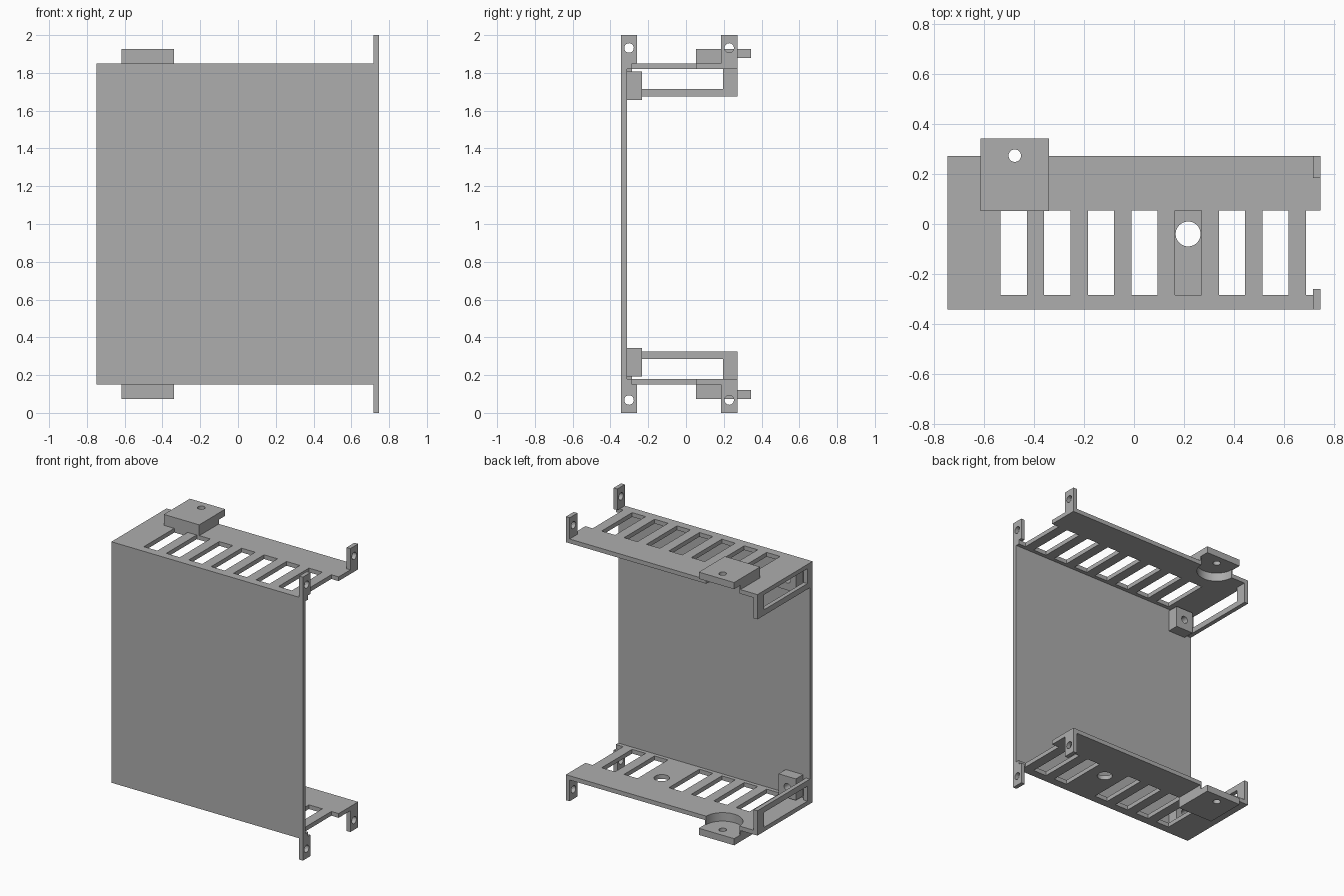
import bpy
import bmesh
from mathutils import Matrix

old = bpy.data.objects.get("Cube")
if old:
    bpy.data.objects.remove(old, do_unlink=True)

grey = bpy.data.materials.new("plain_grey")
grey.use_nodes = True
GREY = (0.42, 0.42, 0.42, 1)
grey.diffuse_color = GREY
grey.node_tree.nodes["Principled BSDF"].inputs["Base Color"].default_value = GREY


def make(name, bm):
    bmesh.ops.recalc_face_normals(bm, faces=bm.faces)
    mesh = bpy.data.meshes.new(name)
    bm.to_mesh(mesh)
    bm.free()
    mesh.materials.append(grey)
    ob = bpy.data.objects.new(name, mesh)
    bpy.context.collection.objects.link(ob)
    return ob


def box(name, xs, ys, zs):
    bm = bmesh.new()
    bmesh.ops.create_cube(bm, size=1)
    for v in bm.verts:
        for i, (lo, hi) in enumerate((xs, ys, zs)):
            v.co[i] = lo if v.co[i] < 0 else hi
    return make(name, bm)


def rod(name, centre, radius, depth, axis="Z"):
    bm = bmesh.new()
    turn = {"X": Matrix.Rotation(1.5707963, 4, "Y"),
            "Y": Matrix.Rotation(1.5707963, 4, "X"), "Z": Matrix()}[axis]
    bmesh.ops.create_cone(bm, cap_ends=True, segments=40, radius1=radius,
                          radius2=radius, depth=depth,
                          matrix=Matrix.Translation(centre) @ turn)
    return make(name, bm)


def cut(ob, *cutters):
    for cutter in cutters:
        mod = ob.modifiers.new("cut", "BOOLEAN")
        mod.operation = "DIFFERENCE"
        mod.solver = "EXACT"
        mod.object = cutter
        bpy.context.view_layer.objects.active = ob
        bpy.ops.object.modifier_apply(modifier=mod.name)
        bpy.data.objects.remove(cutter, do_unlink=True)


X0, X1 = -0.748, 0.747
Y0, YP, Y1 = -0.343, -0.312, 0.272
SLOT_Y = (-0.285, 0.055)
TAB_X, TAB_Y = -0.478, 0.274

box("front_panel", (X0, X1), (Y0, YP), (0.15, 1.85))

for side in ("top", "bottom"):
    def z(*levels):
        # Levels are given for the top; the bottom mirrors them
        return tuple(levels) if side == "top" else tuple(2 - v for v in reversed(levels))

    def zc(level):
        return z(level)[0]

    # Vented plate with an open notch at one end
    plate = box(side + "_plate", (X0, X1), (YP, Y1), z(1.82, 1.85))
    through = z(1.7, 2.0)
    for i in range(6):
        if side == "bottom" and i == 4:
            cut(plate, rod("cutter", (0.217, -0.04, zc(1.83)), 0.05, 0.3))
            continue
        x = -0.535 + i * 0.175
        cut(plate, box("cutter", (x, x + 0.105), SLOT_Y, through))
    cut(plate, box("cutter", (0.515, 0.62), SLOT_Y, through),
        box("cutter", (0.69, 0.9), SLOT_Y, through),
        rod("cutter", (TAB_X, TAB_Y, zc(1.83)), 0.13, 0.1))

    # Rear tab with a round pocket beneath and a screw hole
    tab = box(side + "_tab", (TAB_X - 0.138, TAB_X + 0.138), (0.053, 0.343), z(1.85, 1.927))
    cut(tab, box("cutter", (-0.8, 0), (Y1, 0.5), z(1.8, 1.88)),
        rod("cutter", (TAB_X, TAB_Y, zc(1.83)), 0.13, 0.1),
        rod("cutter", (TAB_X, TAB_Y, zc(1.9)), 0.025, 0.3))

    # Mounting ears
    for name, ya, yb in (("front", Y0, -0.26), ("rear", 0.185, Y1)):
        ear = box(side + "_" + name + "_ear", (0.718, X1), (ya, yb), z(1.85, 2.0))
        cut(ear, rod("cutter", (0.73, (ya + yb) / 2, zc(1.932)), 0.025, 0.2, "X"))

    # Open end frame
    frame = box(side + "_end_frame", (X0, -0.718), (YP, Y1), z(1.675, 1.82))
    cut(frame, box("cutter", (-0.9, -0.6), (-0.285, 0.197), z(1.715, 1.82)))

    # Threaded block behind the panel
    block = box(side + "_screw_block", (-0.695, -0.56), (YP, -0.232), z(1.657, 1.808))
    cut(block, rod("cutter", (-0.628, -0.23, zc(1.732)), 0.025, 0.14, "Y"))

for ob in bpy.context.collection.objects:
    if ob.type == "MESH":
        bpy.ops.object.select_all(action="DESELECT")
        ob.select_set(True)
        bpy.context.view_layer.objects.active = ob
        bpy.ops.object.shade_smooth_by_angle(angle=0.5)
